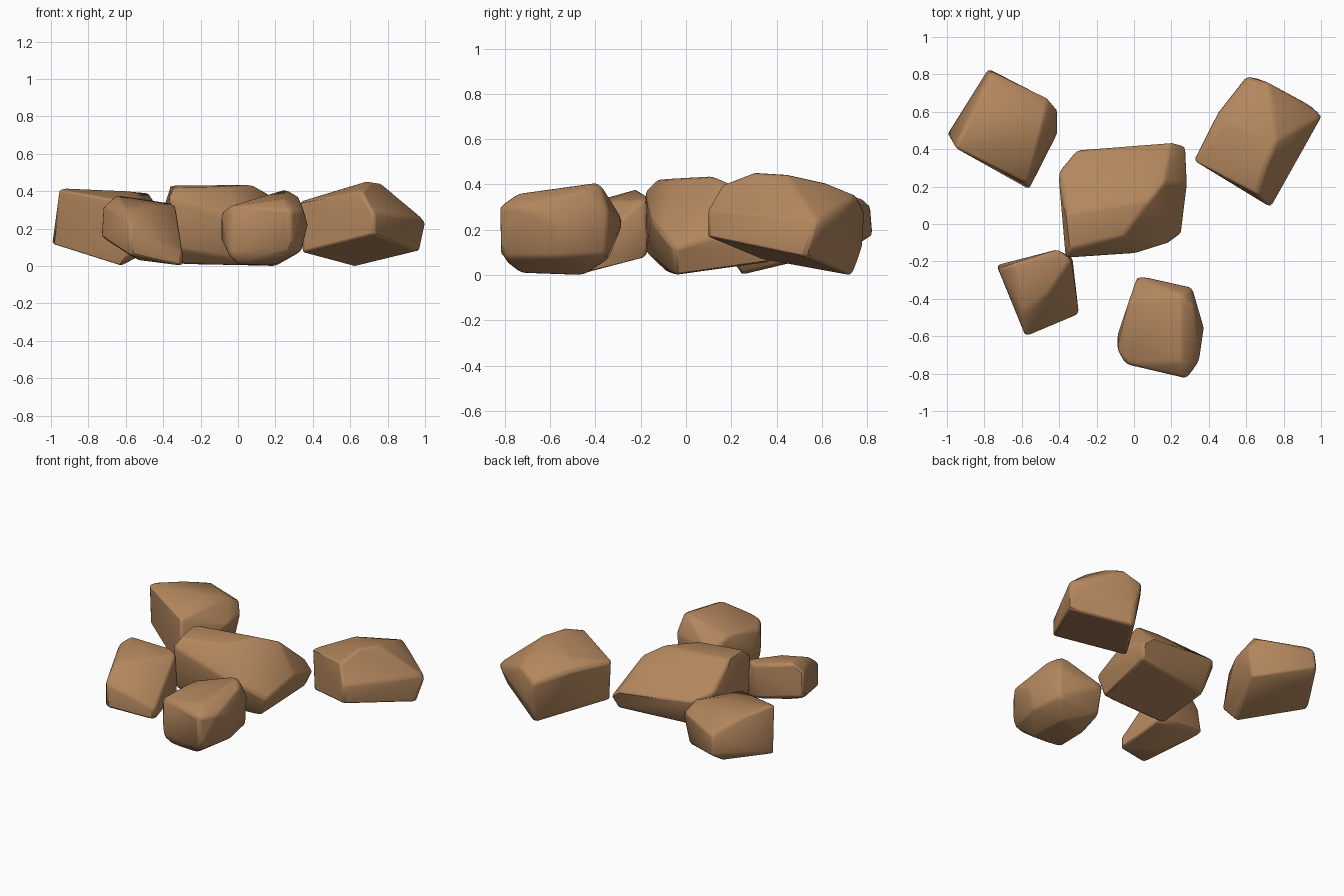
import bpy, bmesh, math

brown = bpy.data.materials.new("brown_stone")
brown.diffuse_color = (0.45, 0.24, 0.11, 1)


def rock(name, pts):
    """Chunky stone: convex hull of its corner points with softened edges."""
    bm = bmesh.new()
    for p in pts:
        bm.verts.new(p)
    res = bmesh.ops.convex_hull(bm, input=bm.verts[:])
    junk = {v for v in res["geom_interior"] + res["geom_unused"]
            if isinstance(v, bmesh.types.BMVert)}
    bmesh.ops.delete(bm, geom=list(junk), context='VERTS')
    bmesh.ops.recalc_face_normals(bm, faces=bm.faces[:])
    me = bpy.data.meshes.new(name)
    bm.to_mesh(me)
    bm.free()
    ob = bpy.data.objects.new(name, me)
    bpy.context.collection.objects.link(ob)
    me.materials.append(brown)
    bev = ob.modifiers.new("soft_edges", 'BEVEL')
    bev.width = 0.018
    bev.segments = 2
    bev.limit_method = 'ANGLE'
    bev.angle_limit = math.radians(20)
    bpy.ops.object.select_all(action='DESELECT')
    ob.select_set(True)
    bpy.context.view_layer.objects.active = ob
    bpy.ops.object.shade_smooth_by_angle(angle=math.radians(50))
    return ob


# centre stone, sloping down to its back right corner
rock("centre_rock", [
    (-.30, -.08, .01), (-.30, .30, .05), (.20, -.05, .0), (.25, .38, .06),
    (-.36, -.175, .10), (-.365, -.18, .37), (-.34, -.13, .42),
    (.02, -.155, .24), (.18, -.105, .18), (.255, -.05, .12),
    (.285, .20, .20), (.275, .415, .14), (.20, .435, .20),
    (-.31, .395, .25), (-.405, .28, .29), (-.36, .05, .43),
    (-.05, -.06, .425), (.08, .12, .435), (.16, .22, .39), (.06, .30, .34)])

# back left stone
rock("back_left_rock", [
    (-1.0, .48, .12), (-.96, .41, .41), (-.94, .45, .415), (-.77, .82, .30),
    (-.76, .78, .335), (-.78, .83, .18), (-.62, .24, .0), (-.56, .185, .08),
    (-.58, .22, .34), (-.48, .58, .39), (-.41, .48, .26), (-.41, .61, .28),
    (-.46, .67, .33), (-.45, .60, .09), (-.80, .74, .12), (-.60, .48, .40),
    (-.86, .62, .38)])

# back right stone, the tallest
rock("back_right_rock", [
    (.73, .09, .17), (.73, .09, .28), (.66, .16, .40), (.70, .30, .455),
    (.76, .44, .445), (.74, .62, .405), (.72, .755, .35), (.60, .79, .28),
    (.62, .74, -.005), (.34, .33, .07), (.32, .34, .34), (.45, .60, .34),
    (.50, .54, .395), (1.005, .58, .24), (.97, .53, .08), (.95, .63, .22),
    (.65, .78, .12)])

# front stone, its top rising to the right
rock("front_rock", [
    (.02, -.275, .24), (.0, -.34, .07), (.31, -.34, .28), (.305, -.35, .09),
    (.26, -.38, .41), (.32, -.44, .375), (.375, -.56, .22), (.34, -.56, .08),
    (.35, -.73, .30), (.28, -.825, .30), (.285, -.82, .08), (-.04, -.75, .32),
    (-.05, -.74, .06), (-.09, -.67, .28), (-.09, -.60, .14),
    (-.03, -.42, .32), (.25, -.74, .36), (.20, -.45, .0), (.0, -.72, .01),
    (.20, -.73, .01), (.0, -.50, .01)])

# front left stone, the smallest
rock("front_left_rock", [
    (-.58, -.60, .06), (-.58, -.60, .22), (-.60, -.48, .305),
    (-.46, -.37, .325), (-.725, -.24, .32), (-.65, -.215, .38),
    (-.735, -.22, .16), (-.41, -.135, .33), (-.335, -.19, .33),
    (-.33, -.175, .08), (-.295, -.48, .0), (-.295, -.48, .07),
    (-.53, -.40, .03), (-.45, -.17, .10)])
